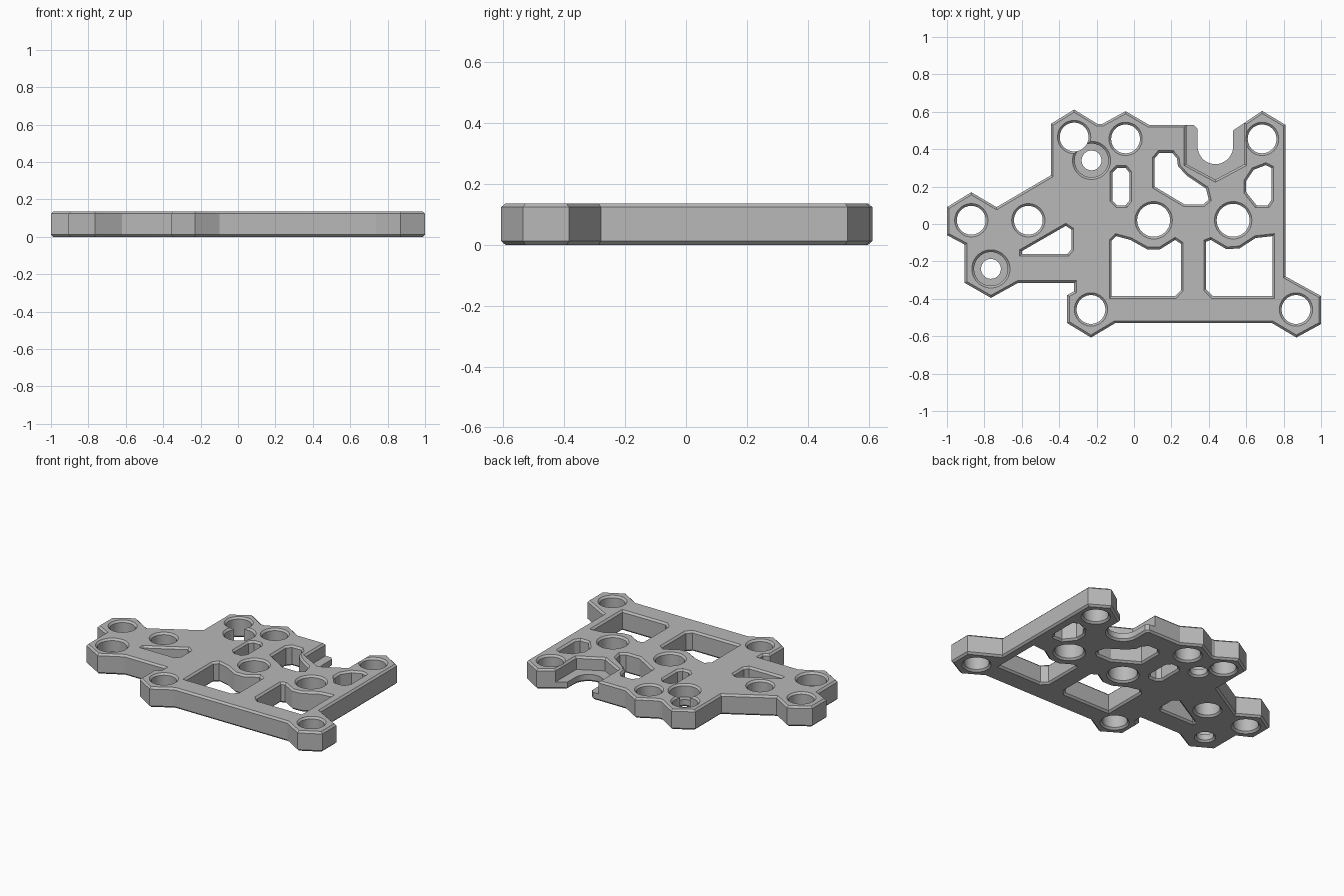
import bpy, bmesh, math
from mathutils import Vector

if "Cube" in bpy.data.objects:
    bpy.data.objects.remove(bpy.data.objects["Cube"])

T = 0.136      # plate thickness
C = 0.012      # chamfer size
E = 0.02       # cutter overshoot
LEDGE = 0.05   # floor height of the recesses

grey = bpy.data.materials.new("mid grey")
grey.use_nodes = True
grey.diffuse_color = (0.48, 0.48, 0.48, 1)
grey.node_tree.nodes["Principled BSDF"].inputs["Base Color"].default_value = grey.diffuse_color


def offset(points, d):
    """Grow a counter-clockwise polygon by d with mitred corners."""
    result = []
    for i, p in enumerate(points):
        a = (p - points[i - 1]).normalized()
        b = (points[(i + 1) % len(points)] - p).normalized()
        n1, n2 = Vector((a.y, -a.x)), Vector((b.y, -b.x))
        result.append(p + (n1 + n2) * d / (1 + n1.dot(n2)))
    return result


def loft(name, points, layers):
    """Stack offset copies of a polygon at the given (height, offset) layers."""
    pts = [Vector(p) for p in points]
    if sum(pts[i - 1].cross(p) for i, p in enumerate(pts)) < 0:
        pts.reverse()
    bm = bmesh.new()
    rings = [[bm.verts.new((p.x, p.y, z)) for p in offset(pts, d)] for z, d in layers]
    for low, high in zip(rings, rings[1:]):
        for i in range(len(pts)):
            bm.faces.new((low[i - 1], low[i], high[i], high[i - 1]))
    bm.faces.new(rings[0][::-1])
    bm.faces.new(rings[-1])
    bmesh.ops.recalc_face_normals(bm, faces=bm.faces)
    mesh = bpy.data.meshes.new(name)
    bm.to_mesh(mesh)
    bm.free()
    mesh.materials.append(grey)
    obj = bpy.data.objects.new(name, mesh)
    bpy.context.collection.objects.link(obj)
    return obj


def arc(x, y, r, start=0, end=360, n=48):
    full = end - start == 360
    angles = [math.radians(start + (end - start) * i / (n if full else n - 1)) for i in range(n)]
    return [(x + r * math.cos(a), y + r * math.sin(a)) for a in angles]


THROUGH = [(-E, C + E), (C, 0), (T - C, 0), (T + E, C + E)]
POCKET = [(LEDGE, 0), (T - C, 0), (T + E, C + E)]

# Plate outline, with a rounded slot in the back edge
outline = [
    (-1, -0.06), (-1, 0.09), (-0.87, 0.17), (-0.735, 0.09), (-0.445, 0.26),
    (-0.445, 0.535), (-0.32, 0.612), (-0.195, 0.535), (-0.17, 0.535), (-0.045, 0.603),
    (0.08, 0.53), (0.32, 0.53), (0.34, 0.51),
    *arc(0.435, 0.415, 0.095, 180, 360, 20),
    (0.53, 0.5), (0.685, 0.605), (0.81, 0.53), (0.81, -0.28), (1, -0.385),
    (1, -0.535), (0.868, -0.607), (0.738, -0.53), (-0.1, -0.53), (-0.23, -0.607),
    (-0.357, -0.53), (-0.357, -0.38), (-0.32, -0.36), (-0.32, -0.315),
    (-0.62, -0.315), (-0.765, -0.395), (-0.905, -0.315), (-0.905, -0.11)]
plate = loft("mounting_plate", outline, [(0, -C), (C, 0), (T - C, 0), (T, -C)])

cutters = []


def cut(points, layers):
    obj = loft("cutter", points, layers)
    obj.hide_render = True
    cutters.append(obj)


# Small and large round holes
for x, y in [(-0.87, 0.02), (-0.565, 0.02), (-0.32, 0.465), (-0.045, 0.455),
             (0.685, 0.455), (0.866, -0.457), (-0.23, -0.457)]:
    cut(arc(x, y, 0.077), THROUGH)
for x in (0.105, 0.53):
    cut(arc(x, 0.02, 0.088), THROUGH)

# Counterbored screw holes
for x, y in [(-0.765, -0.24), (-0.227, 0.34)]:
    cut(arc(x, y, 0.09), POCKET)
    cut(arc(x, y, 0.053), [(-E, C + E), (C, 0), (T, 0)])

# Lightening windows
windows = [
    [(-0.365, -0.01), (-0.335, -0.03), (-0.335, -0.135), (-0.355, -0.16), (-0.6, -0.16), (-0.6, -0.145)],
    [(-0.115, 0.275), (-0.09, 0.3), (-0.045, 0.3), (-0.025, 0.275),
     (-0.025, 0.125), (-0.045, 0.1), (-0.09, 0.1), (-0.115, 0.125)],
    [(0.135, 0.38), (0.205, 0.38), (0.23, 0.35), (0.235, 0.31), (0.28, 0.26), (0.385, 0.19),
     (0.4, 0.13), (0.37, 0.105), (0.27, 0.105), (0.11, 0.2), (0.11, 0.35)],
    [(0.64, 0.29), (0.705, 0.315), (0.735, 0.3), (0.735, 0.13), (0.715, 0.1),
     (0.655, 0.1), (0.6, 0.17), (0.6, 0.23)],
    [(-0.12, -0.09), (-0.095, -0.065), (-0.02, -0.085), (0.07, -0.135), (0.14, -0.135),
     (0.22, -0.085), (0.25, -0.105), (0.25, -0.355), (0.22, -0.385), (-0.12, -0.385)],
    [(0.385, -0.095), (0.41, -0.085), (0.495, -0.135), (0.565, -0.13), (0.65, -0.075),
     (0.74, -0.065), (0.74, -0.385), (0.42, -0.385), (0.385, -0.35)]]
for window in windows:
    cut(window, THROUGH)

# Recess around the back slot
cut([(0.28, 0.8), (0.28, 0.32), (0.435, 0.237), (0.59, 0.32), (0.59, 0.8)], POCKET)

# Cut everything out of the plate
bpy.context.view_layer.objects.active = plate
plate.select_set(True)
for cutter in cutters:
    mod = plate.modifiers.new("cut", "BOOLEAN")
    mod.operation = "DIFFERENCE"
    mod.solver = "EXACT"
    mod.object = cutter
    bpy.ops.object.modifier_apply(modifier=mod.name)
    bpy.data.objects.remove(cutter)
bpy.ops.object.shade_smooth_by_angle(angle=math.radians(25))
